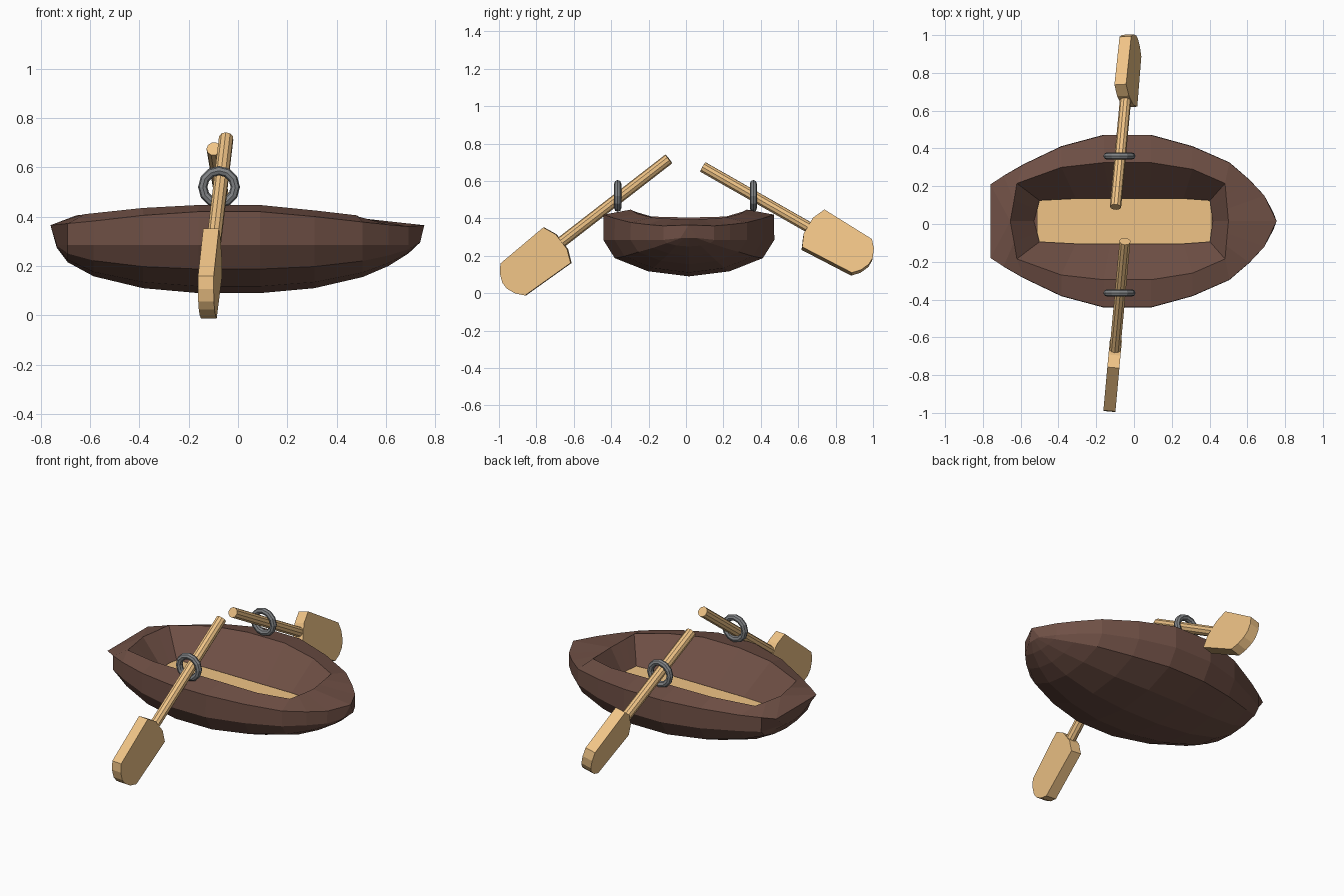
import bpy, bmesh, math
from mathutils import Vector, Matrix

if "Cube" in bpy.data.objects:
    bpy.data.objects.remove(bpy.data.objects["Cube"])

def material(name, rgb):
    m = bpy.data.materials.new(name)
    m.diffuse_color = (*rgb, 1)
    m.use_nodes = True
    m.node_tree.nodes["Principled BSDF"].inputs["Base Color"].default_value = m.diffuse_color
    return m

BROWN = material("dark_wood", (0.16, 0.08, 0.06))
TAN = material("light_wood", (0.87, 0.55, 0.24))
STEEL = material("steel", (0.22, 0.23, 0.24))

def finish(name, bm, mat):
    bmesh.ops.remove_doubles(bm, verts=bm.verts[:], dist=1e-4)
    bmesh.ops.recalc_face_normals(bm, faces=bm.faces[:])
    me = bpy.data.meshes.new(name)
    bm.to_mesh(me)
    bm.free()
    me.materials.append(mat)
    ob = bpy.data.objects.new(name, me)
    bpy.context.collection.objects.link(ob)
    return ob

def slab(bm, top, offset):
    """Prism from an outline swept by an offset."""
    a = [bm.verts.new(p) for p in top]
    b = [bm.verts.new(Vector(p) + Vector(offset)) for p in top]
    bm.faces.new(a)
    bm.faces.new(b)
    for i in range(len(a)):
        j = (i + 1) % len(a)
        bm.faces.new((a[i], a[j], b[j], b[i]))

# Hull stations: x, half width, keel z, rim z, inner x, inner half width, inner z
STATIONS = [
    (-.76, .195, .275, .365, -.655, 0, .405),
    (-.69, .24, .215, .372, -.635, .11, .407),
    (-.585, .30, .158, .382, -.62, .20, .41),
    (-.385, .395, .11, .405, -.385, .285, .435),
    (-.16, .455, .09, .42, -.16, .31, .447),
    (.09, .455, .09, .42, .09, .31, .447),
    (.31, .395, .11, .40, .31, .275, .425),
    (.505, .31, .155, .378, .482, .20, .405),
    (.61, .22, .20, .367, .488, .13, .40),
    (.69, .135, .25, .36, .494, .065, .396),
    (.755, 0, .295, .365, .50, 0, .393)]
YC, FLOOR = .015, .25

def floor_point(ix, iw, s):
    return (-.05 + (ix + .07) * .82, YC + s * min(.12, iw * .55), FLOOR)

def section(st, s):
    x, w, k, r, ix, iw, iz = st
    lx, lw = x, w
    if x < -.7:
        lx, lw = -.735, .09
    if x > .7:
        lx, lw = .738, .045
    c = max(.285, k)
    d = c - k
    fx, fy, fz = floor_point(ix, iw, s)
    return [(lx, YC, k), (lx, YC + s * .48 * lw, c - .86 * d), (lx, YC + s * .87 * lw, c - .5 * d),
            (lx, YC + s * lw * 1.005, c), (x, YC + s * w, r), (ix, YC + s * iw, iz),
            (fx, fy, fz), (fx, YC, fz)]

# Hull: loft the stations on both sides, then close the stern and bow
bm = bmesh.new()
for s in (1, -1):
    rows = [[bm.verts.new(p) for p in section(st, s)] for st in STATIONS]
    for a, b in zip(rows, rows[1:]):
        for i in range(len(a) - 1):
            bm.faces.new((a[i], b[i], b[i + 1], a[i + 1]))
    stern = bm.verts.new((-.76, YC, .365))
    bm.faces.new(rows[0][:5] + [stern])
    bm.faces.new((rows[0][4], rows[0][5], stern))
    bm.faces.new(rows[-1][:5])
finish("hull", bm, BROWN)

# Floor board
left = [floor_point(st[4], st[5], 1) for st in STATIONS[1:-1]]
right = [floor_point(st[4], st[5], -1) for st in STATIONS[1:-1]]
bm = bmesh.new()
slab(bm, left + right[::-1], (0, 0, .012))
finish("floor_board", bm, TAN)

# Oars: shaft along local x, blade as a thick slab at its end
def oar(name, handle, direction, start, tip, twist):
    u = Vector(direction).normalized()
    w = u.cross(Vector((0, 0, 1))).normalized()
    v = w.cross(u)
    frame = Matrix((u, v, w)).transposed().to_4x4()
    frame = Matrix.Translation(handle) @ frame @ Matrix.Rotation(twist, 4, 'X')
    bm = bmesh.new()
    length = start + .02
    bmesh.ops.create_cone(bm, cap_ends=True, segments=10, radius1=.03, radius2=.03, depth=length,
                          matrix=Matrix.Translation((length / 2, 0, 0)) @ Matrix.Rotation(math.pi / 2, 4, 'Y'))
    half = [(start - .03, .05), (start, .12), (tip - .055, .108), (tip - .02, .068), (tip, .02)]
    outline = [(x, y, -.032) for x, y in half] + [(x, -y, -.032) for x, y in half[::-1]]
    slab(bm, outline, (0, 0, .064))
    bm.transform(frame)
    finish(name, bm, TAN)

oar("oar_near", (-.048, -.092, .718), (-.055, -.6, -.465), .755, 1.11, 0)
oar("oar_far", (-.098, .09, .675), (.055, .59, -.336), .68, 1.035, math.radians(-17))

# Oarlock rings
for name, y in (("oarlock_near", -.365), ("oarlock_far", .36)):
    bpy.ops.mesh.primitive_torus_add(location=(-.077, y, .52), rotation=(math.pi / 2, 0, 0),
                                     major_radius=.066, minor_radius=.019,
                                     major_segments=12, minor_segments=8)
    bpy.context.object.name = name
    bpy.context.object.data.materials.append(STEEL)
